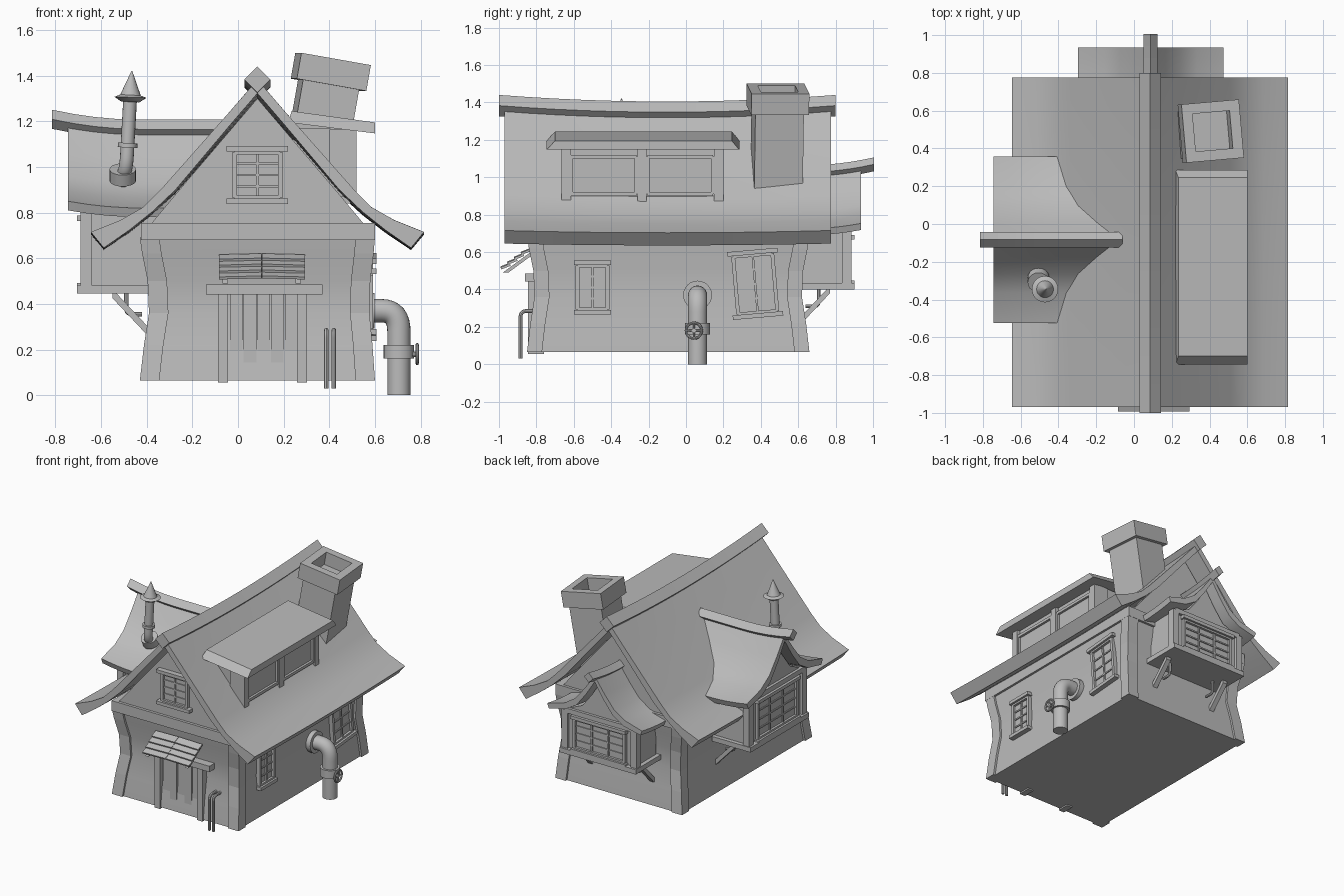
import bpy, bmesh, math
from mathutils import Matrix, Vector

if "Cube" in bpy.data.objects:
    bpy.data.objects.remove(bpy.data.objects["Cube"])

grey = bpy.data.materials.new("plain grey")
grey.use_nodes = True
COLOUR = (0.5, 0.5, 0.5, 1)
grey.diffuse_color = COLOUR
grey.node_tree.nodes["Principled BSDF"].inputs["Base Color"].default_value = COLOUR
CX = 0.085  # centre line of the house


def finish(name, bm, smooth=False):
    bmesh.ops.recalc_face_normals(bm, faces=bm.faces)
    me = bpy.data.meshes.new(name)
    bm.to_mesh(me)
    bm.free()
    me.materials.append(grey)
    if smooth:
        me.polygons.foreach_set("use_smooth", [True] * len(me.polygons))
        me.set_sharp_from_angle(angle=math.radians(35))
    ob = bpy.data.objects.new(name, me)
    bpy.context.collection.objects.link(ob)
    return ob


def add_skin(bm, rings, M=Matrix()):
    """Skin a run of equal rings and cap both ends."""
    vs = [[bm.verts.new(M @ Vector(p)) for p in r] for r in rings]
    n = len(vs[0])
    for a, b in zip(vs, vs[1:]):
        for i in range(n):
            j = (i + 1) % n
            bm.faces.new((a[i], a[j], b[j], b[i]))
    bm.faces.new(vs[0])
    bm.faces.new(vs[-1])


def skin(name, rings, M=Matrix(), smooth=False):
    bm = bmesh.new()
    add_skin(bm, rings, M)
    return finish(name, bm, smooth)


def rect(x0, x1, y0, y1, z, slope=0):
    return [(x0, y0, z), (x1, y0, z + slope), (x1, y1, z + slope), (x0, y1, z)]


def boxes(name, items, M=Matrix()):
    """Several boxes (x0, x1, y0, y1, z0, z1) as one part."""
    bm = bmesh.new()
    for x0, x1, y0, y1, z0, z1 in items:
        add_skin(bm, [rect(x0, x1, y0, y1, z0), rect(x0, x1, y0, y1, z1)], M)
    return finish(name, bm)


def tube(name, path, radii, sides=16, up=(0, 1, 0)):
    """Round section swept along a path, one radius per point."""
    pts = [Vector(p) for p in path]
    if not isinstance(radii, (list, tuple)):
        radii = [radii] * len(pts)
    rings = []
    for i, p in enumerate(pts):
        d = (pts[min(i + 1, len(pts) - 1)] - pts[max(i - 1, 0)]).normalized()
        a = d.cross(Vector(up)).normalized()
        b = d.cross(a)
        rings.append([p + radii[i] * (a * math.cos(t) + b * math.sin(t))
                      for t in (math.tau * k / sides for k in range(sides))])
    return skin(name, rings, smooth=True)


def bend(p0, corner, p1, n=8):
    """Points of a rounded corner."""
    a, c, b = map(Vector, (p0, corner, p1))
    return [a * (1 - t) ** 2 + c * 2 * t * (1 - t) + b * t * t for t in (k / n for k in range(n + 1))]


def outward(origin, angle, tilt=0):
    """Local frame: x along the wall, y out of the wall, z up."""
    return (Matrix.Translation(origin) @ Matrix.Rotation(math.radians(angle), 4, 'Z')
            @ Matrix.Rotation(math.radians(tilt), 4, 'Y'))


FRONT, RIGHT, BACK, LEFT = 180, -90, 0, 90


def window(name, M, w, h, cols=2, rows=4, ledge=0.035):
    """Frame, glazing bars, head and sill around a pane."""
    w, h, f = w / 2, h / 2, 0.02
    parts = [(-w, w, -0.03, 0.003, -h, h)]
    parts += [(s * w - f / 2, s * w + f / 2, -0.03, 0.02, -h, h) for s in (-1, 1)]
    parts += [(-w, w, -0.03, 0.02, s * h - f / 2, s * h + f / 2) for s in (-1, 1)]
    for i in range(1, cols):
        x = -w + 2 * w * i / cols
        parts.append((x - 0.006, x + 0.006, -0.01, 0.012, -h, h))
    for i in range(1, rows):
        z = -h + 2 * h * i / rows
        parts.append((-w, w, -0.01, 0.01, z - 0.005, z + 0.005))
    if ledge:
        parts += [(-w - ledge, w + ledge, -0.03, 0.035, s * (h + 0.015) - 0.012, s * (h + 0.015) + 0.012)
                  for s in (-1, 1)]
    boxes(name, parts, M)


def mirrored(top, under):
    """Closed roof section from half a top line and half an underside line."""
    return ([(-u, v) for u, v in reversed(top)] + top[1:]
            + [p for p in reversed(under)] + [(-u, v) for u, v in under[1:]])


# House body and curved corner posts
LEVELS = [(0.065, 0), (0.22, 0.018), (0.36, 0.04), (0.5, 0.034), (0.62, 0.01), (0.69, 0)]
X0, X1, Y0, Y1 = -0.43, 0.60, -0.85, 0.66
skin("house_walls", [rect(X0 + p + 0.015, X1 - 0.6 * p - 0.015, Y0 + p + 0.015, Y1 - p - 0.015, z)
                     for z, p in LEVELS], smooth=True)
for sx in (0, 1):
    for sy in (0, 1):
        rings = []
        for z, p in LEVELS:
            x = X1 - 0.6 * p - 0.085 if sx else X0 + p
            y = Y1 - p - 0.08 if sy else Y0 + p
            rings.append(rect(x, x + 0.085, y, y + 0.08, z))
        skin("corner_post_" + ("left" if sx else "right") + ("_back" if sy else "_front"), rings)
boxes("wall_beam", [(X0 + 0.005, X1, Y0 - 0.01, Y1, 0.68, 0.755)])

# Main roof with a sagging ridge
def sag(y):
    return 0.035 * (1 - ((y + 0.1) / 0.9) ** 2)


STATIONS = [-0.97 + 1.745 * i / 12 for i in range(13)]
roof_top = [(0, 1.385), (0.125, 1.24), (0.425, 0.9), (0.5, 0.825), (0.6, 0.768), (0.73, 0.716)]
roof_under = [(0, 1.325), (0.12, 1.185), (0.36, 0.9), (0.46, 0.805), (0.56, 0.725), (0.673, 0.646)]
section = mirrored(roof_top, roof_under)
skin("main_roof", [[(CX + u, y, v - sag(y) * (0.3 + 0.7 * (v - 0.65) / 0.7)) for u, v in section]
                   for y in STATIONS], smooth=True)
skin("main_ridge_beam", [[(CX + a * 0.057, y, 1.383 - sag(y) + b * 0.057)
                          for a, b in ((0, 1), (1, 0), (0, -1), (-1, 0))]
                         for y in (-1 + 0.15 * i for i in range(13))])
for name, y in (("front_gable", -0.84), ("back_gable", 0.6)):
    tri = [(CX - 0.475, 0.74), (CX + 0.475, 0.74), (CX + 0.35, 0.89), (CX, 1.3), (CX - 0.35, 0.89)]
    skin(name, [[(x, yy, z) for x, z in tri] for yy in (y, y + 0.04)])


# Gabled bays with braces, on the right side and the back
def bay(name, M, s, ridge, base, wall, hw, roof_n, inner, house_wall):
    def lift(n):
        return 0.045 * max(0, 1 - (roof_n + 0.075 - n) / 0.4) ** 2

    top = [(u * s, ridge + v * s) for u, v in ((0, 0), (.09, -.125), (.18, -.235), (.28, -.3), (.44, -.345))]
    under = [(u * s, ridge + v * s) for u, v in ((0, -.05), (.08, -.175), (.17, -.29), (.27, -.35), (.425, -.385))]
    ns = [inner + (roof_n - inner) * i / 8 for i in range(9)]
    skin(name + "_roof", [[(u, n, v + lift(n)) for u, v in mirrored(top, under)] for n in ns], M, True)
    ns = [inner + (roof_n + 0.07 - inner) * i / 8 for i in range(9)]
    r = 0.038 * (s + 0.1)
    skin(name + "_ridge_beam", [[(a * r, n, ridge + b * r + lift(n))
                                 for a, b in ((0, 1), (1, 0), (0, -1), (-1, 0))] for n in ns], M)
    # walls and gable follow the underside of the roof
    low = under[3][1] - 0.005
    half = [(hw, base), (hw, low), (under[2][0], under[2][1]), (under[1][0], under[1][1])]
    poly = [(-u, v) for u, v in half] + [(0, under[0][1])] + half[::-1]
    skin(name + "_walls", [[(u, n, v) for u, v in poly] for n in (inner + 0.12, wall - 0.02)], M)
    trim = [(-hw - 0.03, hw + 0.03, house_wall - 0.02, wall + 0.015, base, base + 0.035)]
    trim += [(x - 0.025, x + 0.025, wall - 0.05, wall, base, low) for x in (-hw, hw)]
    trim += [(-hw, hw, wall - 0.04, wall, low - 0.02, low + 0.015)]
    boxes(name + "_trim", trim, M)
    h = low - base - 0.1
    window(name + "_window", M @ Matrix.Translation((0, wall - 0.02, base + 0.05 + h / 2)),
           hw * 1.45, h, 3, 4, 0.02)
    for x in (-hw + 0.03, hw - 0.03):
        skin(name + "_brace", [[(x + a, house_wall - 0.02, base - 0.17 + b) for a, b in
                                ((-.018, -.02), (.018, -.02), (.018, .02), (-.018, .02))],
                               [(x + a, house_wall + 0.14, base + b) for a, b in
                                ((-.018, -.02), (.018, -.02), (.018, .02), (-.018, .02))]], M)
    path = [(0, -0.06, 0), *bend((0, -0.1, 0), (0, -0.13, 0), (0, -0.13, 0.03)), (0, -0.13, 0.12)]
    for x in (-hw + 0.09, hw - 0.09):
        pts = [M @ Vector((x, house_wall - 0.05 - p[1], base - 0.09 + p[2])) for p in path]
        tube(name + "_bracket", pts, 0.01, 8, M.to_3x3() @ Vector((1, 0, 0)))


bay("side_bay", outward((0, -0.083, 0), LEFT), 1, 1.165, 0.445, 0.69, 0.31, 0.745, 0.06, 0.41)
bay("back_bay", outward((CX + 0.003, 0, 0), BACK), 0.875, 1.025, 0.4, 0.885, 0.28, 0.935, 0.5, 0.63)

# Shed dormer on the left slope
skin("dormer_roof", [rect(0.22, 0.60, -0.745, 0.285, 1.195, -0.048),
                     rect(0.235, 0.60, -0.7, 0.245, 1.245, -0.05)])
boxes("dormer_walls", [(0.24, 0.495, -0.655, 0.19, 0.84, 1.17)]
      + [(0.4, 0.52, y - 0.025, y + 0.025, 0.87, 1.165) for y in (-0.64, -0.235, 0.175)])
for y in (-0.44, -0.03):
    window("dormer_window", outward((0.495, y, 1.01), RIGHT), 0.35, 0.2, 1, 1, 0)

# Leaning chimney with a hollow cap
M = (Matrix.Translation((0.395, 0.49, 1.35)) @ Matrix.Rotation(math.radians(5), 4, 'Z')
     @ Matrix.Rotation(math.radians(10), 4, 'Y'))
skin("chimney_stack", [rect(-0.125, 0.125, -0.13, 0.13, z) for z in (-0.42, 0.03)], M)
skin("chimney_cap", [rect(-a, a, -a, a, z) for a, z in
                     ((0.12, 0.01), (0.155, 0.01), (0.155, 0.125), (0.1, 0.125), (0.1, 0.03))], M)

# Stove pipe on the side bay roof
tube("stove_pipe_flange", [(-0.505, -0.285, 0.94), (-0.505, -0.31, 0.99)], 0.058, 20, (1, 0, 0))
tube("stove_pipe", [(-0.505, -0.27, 0.93), *bend((-0.505, -0.30, 0.965), (-0.49, -0.35, 0.98), (-0.486, -0.345, 1.06)),
                    (-0.472, -0.345, 1.31)], 0.03, 16, (1, 0, 0))
tube("stove_pipe_collar", [(-0.484, -0.345, 1.085), (-0.483, -0.345, 1.105)], 0.043)
tube("stove_pipe_cap", [(-0.472, -0.345, 1.285), (-0.471, -0.345, 1.305), (-0.471, -0.345, 1.315),
                        (-0.465, -0.345, 1.42)], [0.04, 0.07, 0.045, 0.002], 20)

# Water pipe with valve on the left wall
PY = 0.062
tube("water_pipe", [(0.56, PY, 0.37), *bend((0.63, PY, 0.37), (0.705, PY, 0.37), (0.705, PY, 0.28)),
                    (0.705, PY, 0)], 0.051, 24)
tube("water_pipe_flange", [(0.56, PY, 0.37), (0.597, PY, 0.37)], 0.077, 24)
tube("valve_collar", [(0.705, PY, 0.16), (0.705, PY, 0.22)], 0.067, 24)
tube("valve_stem", [(0.75, PY - 0.02, 0.18), (0.79, PY - 0.02, 0.18)], 0.012, 10)
wheel = [(0.785, PY - 0.02 + 0.042 * math.cos(t), 0.18 + 0.042 * math.sin(t))
         for t in (math.tau * i / 20 for i in range(21))]
tube("valve_wheel", wheel, 0.007, 8, (1, 0, 0))
for d in ((0, 0.042, 0), (0, 0, 0.042)):
    c = Vector((0.785, PY - 0.02, 0.18))
    tube("valve_spoke", [c - Vector(d), c + Vector(d)], 0.005, 6, (1, 0, 0))

# Plank door, posts, lintel and slatted awning
DOOR_Y = -0.805
planks = [(-0.035 + 0.06 * i, 0.02 + 0.06 * i, DOOR_Y - 0.015 - 0.006 * (i % 2), -0.76, 0.065, 0.445)
          for i in range(5)]
boxes("door_planks", planks)
boxes("door_posts", [(x, x + 0.045, -0.845, -0.76, 0.055, 0.45) for x in (-0.088, 0.258)])
boxes("door_lintel", [(-0.14, 0.37, -0.86, -0.77, 0.442, 0.485)])
for i in range(4):
    for s in (-1, 1):
        M = (Matrix.Translation((0.105 + s * 0.095, -0.965 + 0.036 * i, 0.525 + 0.026 * i))
             @ Matrix.Rotation(math.radians(22), 4, 'X') @ Matrix.Rotation(math.radians(1.5 * s), 4, 'Y'))
        boxes("awning_slat", [(-0.094, 0.094, -0.027, 0.027, -0.006, 0.006)], M)
for x in (-0.055, 0.265):
    skin("awning_support", [rect(x - 0.012, x + 0.012, -0.98, -0.95, 0.49), rect(x - 0.012, x + 0.012, -0.83, -0.8, 0.6)])

# Thin rails beside the door
for x in (0.387, 0.42):
    tube("front_rail", [(x, -0.885, 0.03), *bend((x, -0.885, 0.25), (x, -0.885, 0.285), (x, -0.85, 0.285)),
                        (x, -0.79, 0.285)], 0.01, 8, (1, 0, 0))

# Windows of the gable and the left wall
window("gable_window", outward((0.085, -0.845, 0.965), FRONT), 0.2, 0.2, 2, 4)
window("small_wall_window", outward((0.572, -0.5, 0.41), RIGHT), 0.16, 0.235, 2, 4, 0.018)
window("tall_wall_window", outward((0.572, 0.37, 0.43), RIGHT, 5), 0.21, 0.31, 2, 4, 0.03)
